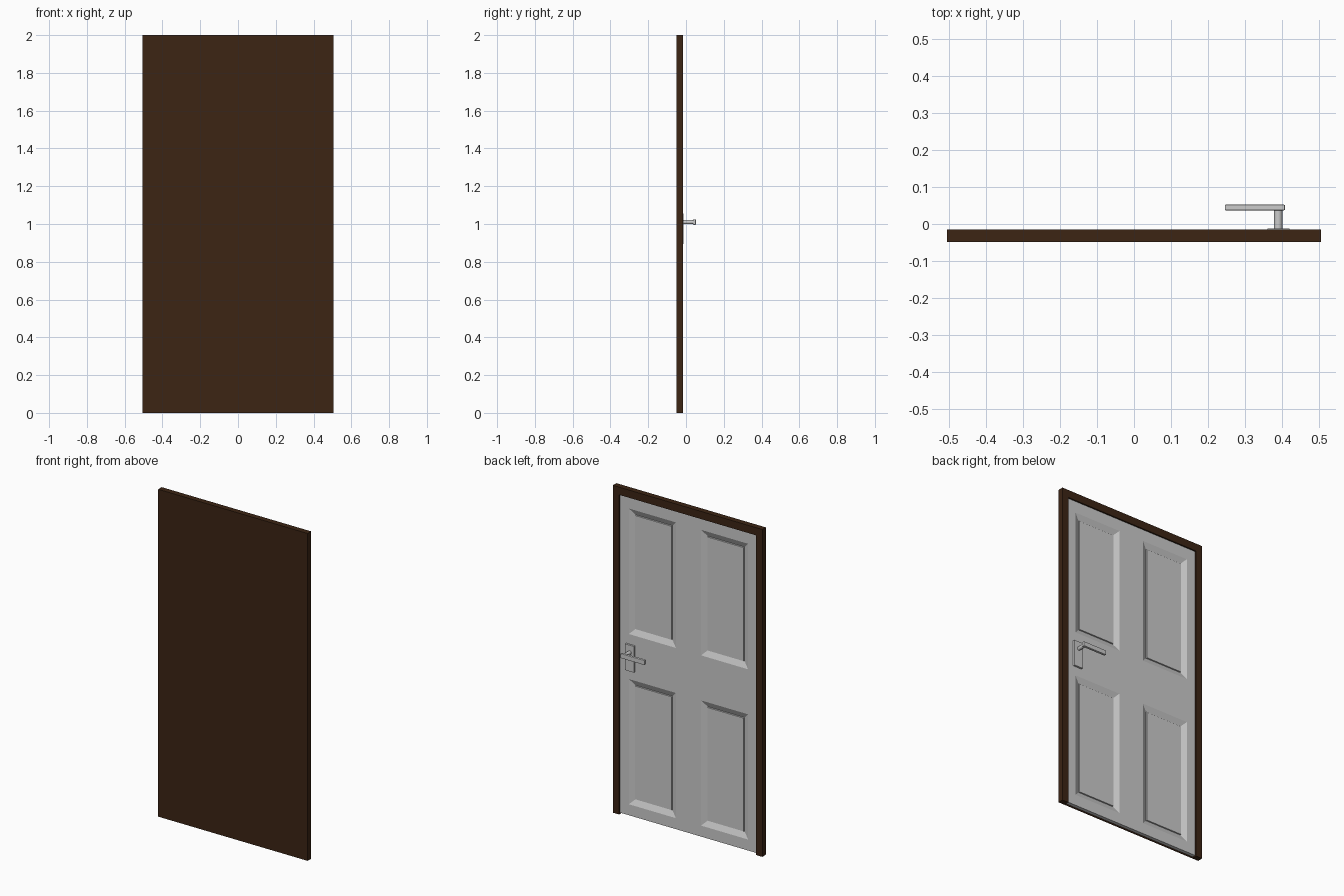
import bpy, bmesh
from mathutils import Vector

if "Cube" in bpy.data.objects:
    bpy.data.objects.remove(bpy.data.objects["Cube"])

brown = bpy.data.materials.new("dark_wood")
brown.diffuse_color = (0.045, 0.018, 0.007, 1)
brown.use_nodes = True
brown.node_tree.nodes["Principled BSDF"].inputs["Base Color"].default_value = brown.diffuse_color


def finish(name, bm, mat=None):
    bmesh.ops.recalc_face_normals(bm, faces=bm.faces)
    me = bpy.data.meshes.new(name)
    bm.to_mesh(me)
    bm.free()
    ob = bpy.data.objects.new(name, me)
    bpy.context.collection.objects.link(ob)
    if mat:
        me.materials.append(mat)
    return ob


def prism(name, outline, y0, y1, mat=None):
    """Extrude an (x, z) outline from y0 to y1."""
    bm = bmesh.new()
    face = bm.faces.new([bm.verts.new((x, y0, z)) for x, z in outline])
    ext = bmesh.ops.extrude_face_region(bm, geom=[face], use_keep_orig=True)
    verts = [v for v in ext["geom"] if isinstance(v, bmesh.types.BMVert)]
    bmesh.ops.translate(bm, verts=verts, vec=(0, y1 - y0, 0))
    return finish(name, bm, mat)


def rect(x0, x1, z0, z1):
    return [(x0, z0), (x1, z0), (x1, z1), (x0, z1)]


# Frame: backing board and three-sided surround
W, J = 0.505, 0.463
prism("backing_board", rect(-W, W, 0, 2), -0.049, -0.045, brown)
prism("frame_surround", [(-W, 0), (-W, 2), (W, 2), (W, 0), (J, 0),
                         (J, 1.953), (-J, 1.953), (-J, 0)], -0.045, -0.015, brown)

# Door leaf: grid slab whose four panel cells get a sloped recess and raised field
xs = [-J, -0.403, -0.085, 0.085, 0.403, J]
zs = [0.008, 0.075, 0.84, 1.115, 1.882, 1.953]
bm = bmesh.new()
grid = [[bm.verts.new((x, -0.045, z)) for x in xs] for z in zs]
cells = [bm.faces.new((grid[j][i], grid[j + 1][i], grid[j + 1][i + 1], grid[j][i + 1]))
         for j in range(5) for i in range(5)]
ext = bmesh.ops.extrude_face_region(bm, geom=cells, use_keep_orig=True)
bmesh.ops.translate(bm, vec=(0, 0.021, 0),
                    verts=[v for v in ext["geom"] if isinstance(v, bmesh.types.BMVert)])
bmesh.ops.recalc_face_normals(bm, faces=bm.faces)
bm.normal_update()
panels = []
for f in bm.faces:
    c = f.calc_center_median()
    if f.normal.y > 0.9 and abs(abs(c.x) - 0.244) < 0.05 and \
            min(abs(c.z - 0.4575), abs(c.z - 1.4985)) < 0.05:
        panels.append(f)
bmesh.ops.inset_individual(bm, faces=panels, thickness=0.05, depth=-0.016)
bm.normal_update()
bmesh.ops.inset_individual(bm, faces=panels, thickness=0.002, depth=0.007)
finish("door_leaf", bm)

# Handle: plate, round spindle, flat lever
prism("handle_plate", rect(0.36, 0.42, 0.895, 1.055), -0.026, -0.012)

bpy.ops.mesh.primitive_cylinder_add(vertices=32, radius=0.011, depth=0.056,
                                    location=(0.389, 0.014, 1.01),
                                    rotation=(1.5707963, 0, 0))
spindle = bpy.context.object
spindle.name = "handle_spindle"
bpy.ops.object.shade_smooth_by_angle()

lever = prism("handle_lever", rect(0.245, 0.407, 0.996, 1.024), 0.037, 0.052)
bev = lever.modifiers.new("soft_edges", "BEVEL")
bev.width = 0.002
bev.segments = 2
